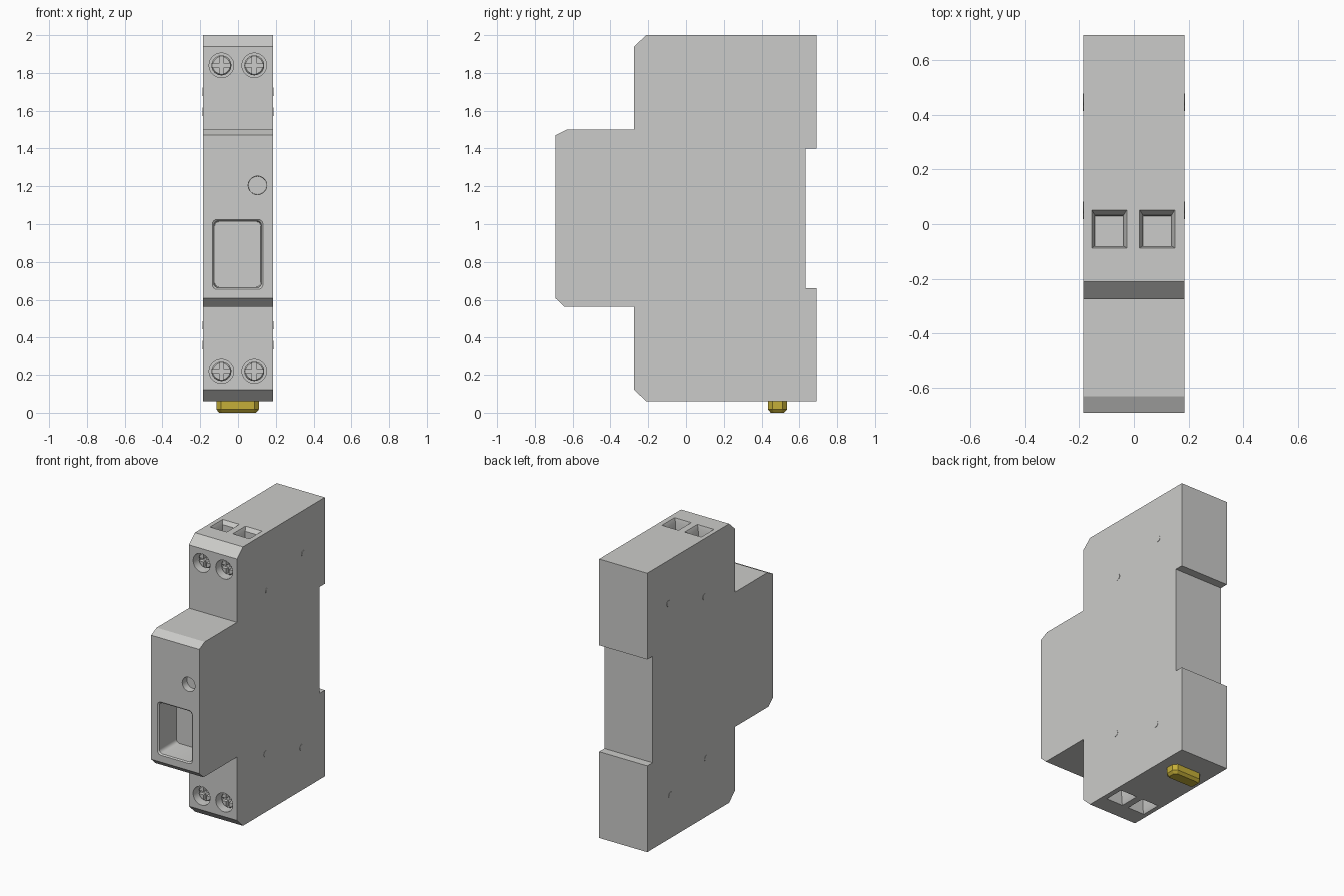
import bpy, bmesh, math
from mathutils import Vector

if "Cube" in bpy.data.objects:
    bpy.data.objects.remove(bpy.data.objects["Cube"])


def material(name, rgb):
    m = bpy.data.materials.new(name)
    m.diffuse_color = (*rgb, 1)
    m.use_nodes = True
    m.node_tree.nodes["Principled BSDF"].inputs["Base Color"].default_value = m.diffuse_color
    return m


GREY = material("light_grey", (0.60, 0.60, 0.585))
YELLOW = material("clip_yellow", (0.56, 0.43, 0.04))


def loft(name, rings, mat=GREY):
    """Closed solid skinned through rings of equal point count."""
    bm = bmesh.new()
    vs = [[bm.verts.new(p) for p in r] for r in rings]
    n = len(vs[0])
    bm.faces.new(vs[0])
    bm.faces.new(vs[-1])
    for a, b in zip(vs, vs[1:]):
        for i in range(n):
            j = (i + 1) % n
            bm.faces.new((a[i], a[j], b[j], b[i]))
    bmesh.ops.recalc_face_normals(bm, faces=bm.faces)
    me = bpy.data.meshes.new(name)
    bm.to_mesh(me)
    bm.free()
    me.materials.append(mat)
    ob = bpy.data.objects.new(name, me)
    bpy.context.collection.objects.link(ob)
    return ob


def circle(r, n=32):
    return [(r * math.cos(2 * math.pi * i / n), r * math.sin(2 * math.pi * i / n)) for i in range(n)]


def rounded(hw, hh, r, seg=4):
    pts = []
    for k, (sx, sy) in enumerate(((1, 1), (-1, 1), (-1, -1), (1, -1))):
        for i in range(seg + 1):
            a = math.pi / 2 * (k + i / seg)
            pts.append((sx * (hw - r) + r * math.cos(a), sy * (hh - r) + r * math.sin(a)))
    return pts


def on_y(pts, x, y, z):
    return [Vector((x + a, y, z + b)) for a, b in pts]


def on_z(pts, x, y, z):
    return [Vector((x + a, y + b, z)) for a, b in pts]


def on_x(pts, x, y, z):
    return [Vector((x, y + a, z + b)) for a, b in pts]


def cut(ob, cutter):
    cutter.hide_render = True
    mod = ob.modifiers.new("cut", 'BOOLEAN')
    mod.operation, mod.solver, mod.object = 'DIFFERENCE', 'EXACT', cutter
    bpy.context.view_layer.objects.active = ob
    bpy.ops.object.modifier_apply(modifier=mod.name)
    bpy.data.objects.remove(cutter)


def smooth(ob):
    bpy.ops.object.select_all(action='DESELECT')
    ob.select_set(True)
    bpy.context.view_layer.objects.active = ob
    bpy.ops.object.shade_smooth_by_angle(angle=math.radians(25))


# Housing: side profile (y, z) extruded across the width, rail slot at the back
profile = [(-0.21, 2.0), (0.69, 2.0), (0.69, 1.40), (0.632, 1.40), (0.632, 0.66), (0.69, 0.66),
           (0.69, 0.06), (-0.21, 0.06), (-0.275, 0.122), (-0.275, 0.563), (-0.643, 0.563),
           (-0.69, 0.607), (-0.69, 1.47), (-0.63, 1.50), (-0.275, 1.50), (-0.275, 1.94)]
body = loft("housing", [on_x(profile, x, 0, 0) for x in (-0.185, 0.185)])

# Deep rounded window with a small lead-in bevel
cut(body, loft("window_cutter", [on_y(rounded(w, h, 0.025), -0.002, y, 0.84) for w, h, y in
                                 ((0.144, 0.195, -0.70), (0.126, 0.177, -0.682), (0.122, 0.173, -0.50))]))

# Indicator recess
cut(body, loft("indicator_cutter", [on_y(circle(r, 40), 0.103, y, 1.205) for r, y in
                                    ((0.05, -0.72), (0.048, -0.64))]))

# Wire entry funnels on top and bottom
for s, z0 in ((-1, 2.0), (1, 0.06)):
    for x in (-0.09, 0.085):
        rings = []
        for hw, y0, y1, d in ((0.069, -0.09, 0.06, -0.01), (0.052, -0.08, 0.032, 0.025), (0.05, -0.08, 0.03, 0.13)):
            rect = [(-hw, y0), (hw, y0), (hw, y1), (-hw, y1)]
            rings.append(on_z(rect, x, 0, z0 + s * d))
        cut(body, loft("wire_cutter", rings))

# Terminal screws: recessed wells, each with a cross-slotted head
l, w = 0.049, 0.011
cross = [(l, -w), (l, w), (w, w), (w, l), (-w, l), (-w, w), (-l, w), (-l, -w), (-w, -w), (-w, -l), (w, -l), (w, -w)]
for z in (1.84, 0.22):
    for x in (-0.088, 0.086):
        cut(body, loft("well_cutter", [on_y(circle(0.065), x, y, z) for y in (-0.30, -0.195)]))
        screw = loft("terminal_screw", [on_y(circle(r), x, y, z) for r, y in
                                        ((0.046, -0.237), (0.053, -0.228), (0.053, -0.19))])
        cut(screw, loft("slot_cutter", [on_y(cross, x, y, z) for y in (-0.25, -0.212)]))
        smooth(screw)
smooth(body)

# Small pins just proud of both side walls
for y, z in ((0.06, 1.595), (0.455, 1.70), (0.04, 0.465), (0.435, 0.36)):
    for s in (-1, 1):
        smooth(loft("side_pin", [on_x(circle(0.022, 16), s * x, y, z) for x in (0.17, 0.187)]))

# Yellow rail release clip under the housing
loft("rail_clip", [on_z(rounded(hw, hy, r, 1), -0.002, 0.484, z) for hw, hy, r, z in
                   ((0.098, 0.035, 0.016, 0), (0.113, 0.051, 0.024, 0.018), (0.113, 0.051, 0.024, 0.08))], YELLOW)
